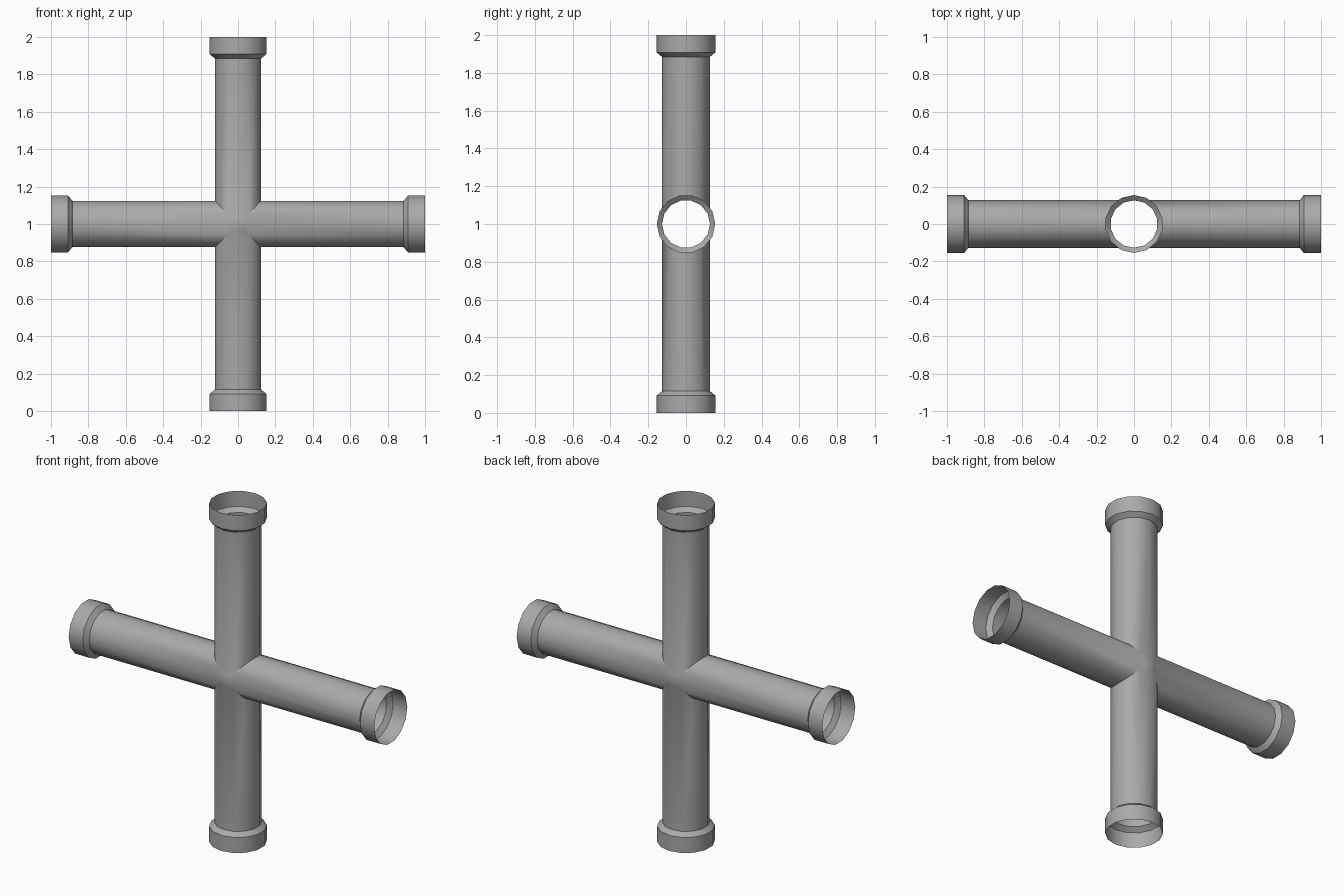
import bpy, bmesh, math
from mathutils import Vector

if "Cube" in bpy.data.objects:
    bpy.data.objects.remove(bpy.data.objects["Cube"])

N = 14          # sides of each pipe
R = 0.127       # pipe radius
RC = 0.155      # collar radius
PAD = R * math.sin(2 * math.pi / N)   # half size of the little centre pad

mat = bpy.data.materials.new("pipe_grey")
mat.diffuse_color = (0.4, 0.4, 0.4, 1)
mat.use_nodes = True
mat.node_tree.nodes["Principled BSDF"].inputs["Base Color"].default_value = mat.diffuse_color


def finish(name, bm):
    bmesh.ops.remove_doubles(bm, verts=bm.verts[:], dist=1e-4)
    bmesh.ops.recalc_face_normals(bm, faces=bm.faces[:])
    me = bpy.data.meshes.new(name)
    bm.to_mesh(me)
    bm.free()
    me.materials.append(mat)
    ob = bpy.data.objects.new(name, me)
    bpy.context.collection.objects.link(ob)
    bpy.context.view_layer.objects.active = ob
    ob.select_set(True)
    bpy.ops.object.shade_smooth_by_angle(angle=math.radians(30))
    ob.select_set(False)


bm = bmesh.new()

# four mitred arms with flared open collars
for k in range(4):
    a = k * math.pi / 2
    axis = Vector((math.cos(a), 0, math.sin(a)))
    side = Vector((-math.sin(a), 0, math.cos(a)))
    rings = []
    for r, d in ((R, None), (R, 0.885), (RC, 0.908), (RC, 1.0)):
        ring = []
        for i in range(N):
            t = 2 * math.pi * i / N
            lat, y = r * math.sin(t), r * math.cos(t)
            ax = max(abs(lat), PAD) if d is None else d
            ring.append(bm.verts.new(axis * ax + side * lat + Vector((0, y, 1))))
        rings.append(ring)
    for p, q in zip(rings, rings[1:]):
        for i in range(N):
            j = (i + 1) % N
            bm.faces.new((p[i], p[j], q[j], q[i]))

# small square pads on the front and back of the joint
SQ = [(1, 0), (1, 1), (0, 1), (-1, 1), (-1, 0), (-1, -1), (0, -1), (1, -1)]
yc = R * math.cos(2 * math.pi / N)
for s in (-1, 1):
    outer = [bm.verts.new((x * PAD, s * (yc if x * z else R), 1 + z * PAD)) for x, z in SQ]
    inner = [bm.verts.new((x * 0.04, s * (0.124 if x * z else 0.132), 1 + z * 0.04)) for x, z in SQ]
    tip = bm.verts.new((0, s * 0.136, 1))
    for i in range(8):
        j = (i + 1) % 8
        bm.faces.new((outer[i], outer[j], inner[j], inner[i]))
        bm.faces.new((inner[i], inner[j], tip))

for v in bm.verts:
    v.co = v.co.copy()
finish("cross_pipe", bm)
